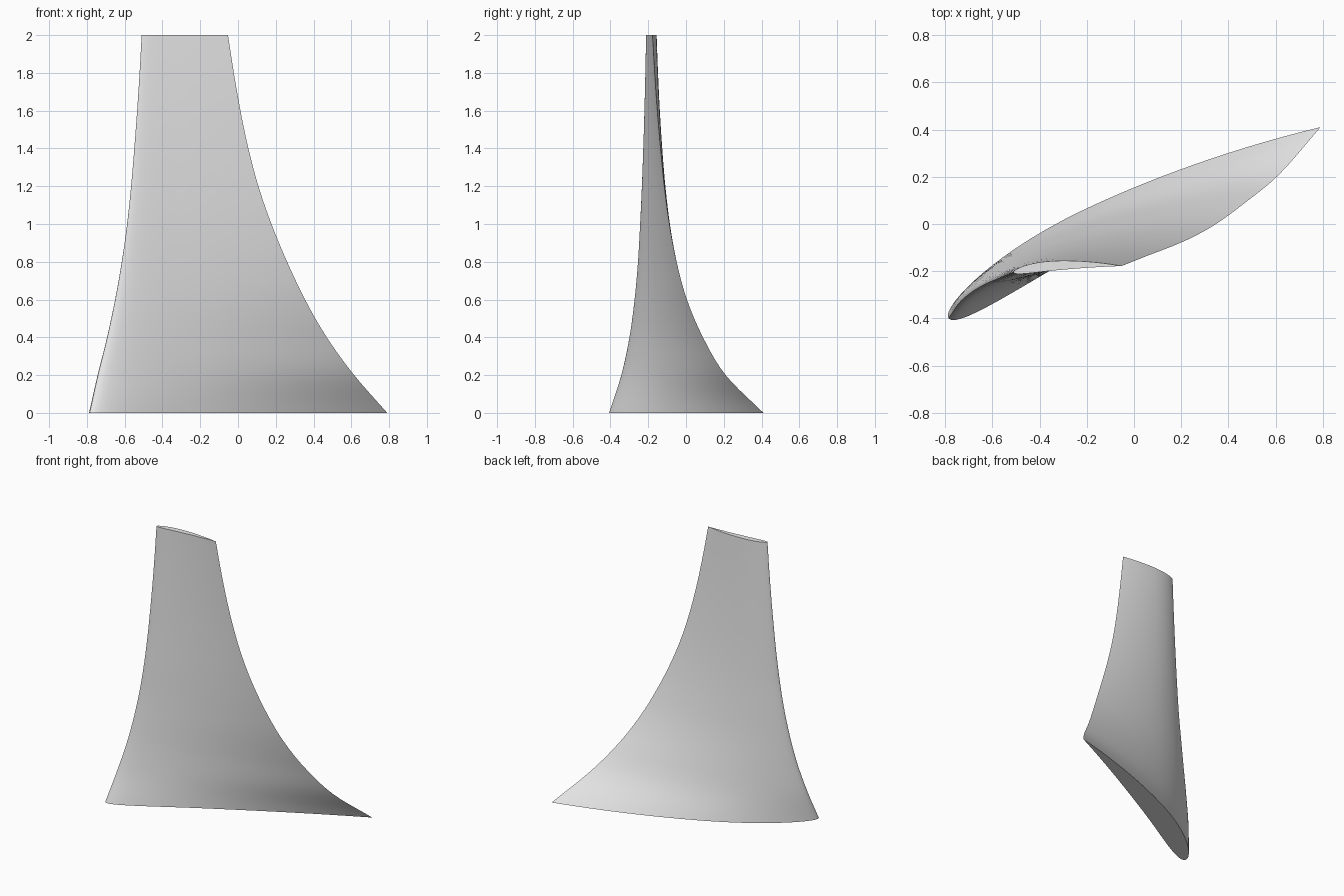
import bpy
import math
from mathutils import Vector

cube = bpy.data.objects.get("Cube")
if cube:
    bpy.data.objects.remove(cube, do_unlink=True)

HEIGHT = 2.0
STEPS = 5          # rings between neighbouring stations
HALF = 32          # points along each side of the section
CAMBER, CAMBER_POS, THICK = 0.04, 0.4, 0.09

# Edge paths, evenly spaced from root to tip
lead_x = [-.785, -.741, -.692, -.65, -.615, -.587, -.566, -.549, -.534, -.521, -.51]
lead_y = [-.40, -.335, -.292, -.265, -.247, -.236, -.227, -.22, -.214, -.209, -.205]
trail_x = [.79, .615, .47, .355, .26, .177, .108, .055, .013, -.022, -.053]
trail_y = [.41, .21, .09, .005, -.05, -.088, -.115, -.135, -.152, -.166, -.178]


def smooth_path(values):
    """Catmull-Rom interpolation through evenly spaced values."""
    ext = [2 * values[0] - values[1]] + values + [2 * values[-1] - values[-2]]
    out = []
    for i in range(len(values) - 1):
        a, b, c, d = ext[i:i + 4]
        for s in range(STEPS):
            t = s / STEPS
            out.append(b + t * ((c - a) + t * ((2 * a - 5 * b + 4 * c - d)
                       + t * (3 * (b - c) + d - a))) / 2)
    return out + [values[-1]]


def foil_point(u, side):
    """Cambered aerofoil of unit chord; side is +1 for back, -1 for front."""
    half = 5 * THICK * (.2969 * math.sqrt(u) - .126 * u - .3516 * u**2
                        + .2843 * u**3 - .1036 * u**4)
    p = CAMBER_POS
    if u < p:
        k, base = CAMBER / p**2, 0
    else:
        k, base = CAMBER / (1 - p)**2, 1 - 2 * p
    line = k * (base + 2 * p * u - u * u)
    slope = math.atan(2 * k * (p - u))
    return u - side * half * math.sin(slope), line + side * half * math.cos(slope)


# Closed section: trailing edge, back side, leading edge, front side
stations = [(1 - math.cos(math.pi * i / HALF)) / 2 for i in range(HALF + 1)]
section = [foil_point(u, 1) for u in reversed(stations)]
section += [foil_point(u, -1) for u in stations[1:-1]]
count = len(section)

# Loft the section along the edges
verts, faces = [], []
paths = [smooth_path(v) for v in (lead_x, lead_y, trail_x, trail_y)]
rings = len(paths[0])
for r, (lx, ly, tx, ty) in enumerate(zip(*paths)):
    lead, chord = Vector((lx, ly)), Vector((tx - lx, ty - ly))
    normal = Vector((-chord.y, chord.x))
    for u, v in section:
        p = lead + chord * u + normal * v
        verts.append((p.x, p.y, HEIGHT * r / (rings - 1)))
for r in range(rings - 1):
    for i in range(count):
        a, b = r * count + i, r * count + (i + 1) % count
        faces.append((a, b, b + count, a + count))

# Root and tip caps
faces.append(tuple(reversed(range(count))))
faces.append(tuple(range((rings - 1) * count, rings * count)))

mesh = bpy.data.meshes.new("blade")
mesh.from_pydata(verts, [], faces)
mesh.update()
blade = bpy.data.objects.new("blade", mesh)
bpy.context.collection.objects.link(blade)

# Plain grey finish
grey = bpy.data.materials.new("light grey")
grey.use_nodes = True
colour = (0.8, 0.8, 0.8, 1)
grey.diffuse_color = colour
grey.node_tree.nodes["Principled BSDF"].inputs["Base Color"].default_value = colour
mesh.materials.append(grey)

bpy.ops.object.select_all(action='DESELECT')
blade.select_set(True)
bpy.context.view_layer.objects.active = blade
bpy.ops.object.shade_smooth_by_angle(angle=math.radians(35))
